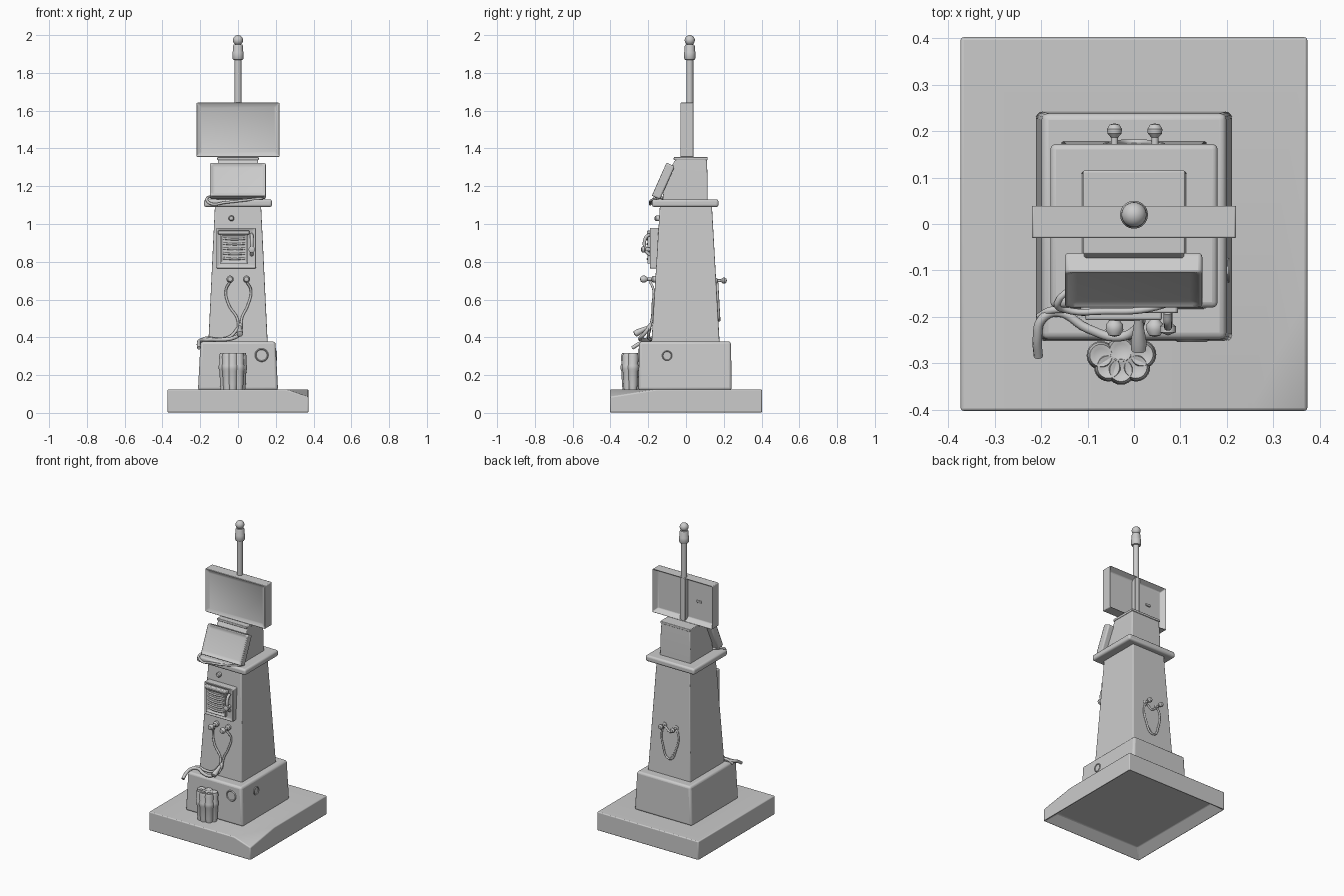
import bpy, bmesh, math
from mathutils import Vector, Matrix


def finish(name, bm, bevel=0.0, loc=(0, 0, 0), rot=(0, 0, 0)):
    bmesh.ops.recalc_face_normals(bm, faces=bm.faces)
    me = bpy.data.meshes.new(name)
    bm.to_mesh(me)
    bm.free()
    ob = bpy.data.objects.new(name, me)
    bpy.context.collection.objects.link(ob)
    ob.location, ob.rotation_euler = loc, rot
    if bevel:
        m = ob.modifiers.new("soft_edges", 'BEVEL')
        m.width, m.segments, m.limit_method = bevel, 3, 'ANGLE'
    bpy.ops.object.select_all(action='DESELECT')
    ob.select_set(True)
    bpy.context.view_layer.objects.active = ob
    bpy.ops.object.shade_smooth_by_angle(angle=math.radians(35))
    return ob


def stack(sections):
    """Rectangular sections (z, x0, x1, y0, y1) joined into a closed block."""
    bm = bmesh.new()
    rings = [[bm.verts.new((x, y, z)) for x, y in ((x0, y0), (x1, y0), (x1, y1), (x0, y1))]
             for z, x0, x1, y0, y1 in sections]
    for a, b in zip(rings, rings[1:]):
        for i in range(4):
            bm.faces.new((a[i], a[(i + 1) % 4], b[(i + 1) % 4], b[i]))
    bm.faces.new(rings[0][::-1])
    bm.faces.new(rings[-1])
    bmesh.ops.recalc_face_normals(bm, faces=bm.faces)
    return bm


def box(x0, x1, y0, y1, z0, z1):
    return stack([(z0, x0, x1, y0, y1), (z1, x0, x1, y0, y1)])


def recess(bm, direction, width, depth):
    bm.normal_update()
    face = max(bm.faces, key=lambda f: f.normal.dot(Vector(direction)) * f.calc_area())
    bmesh.ops.inset_region(bm, faces=[face], thickness=width, use_even_offset=True)
    bmesh.ops.translate(bm, verts=face.verts, vec=Vector(direction) * -depth)


def lathe(name, profile, loc=(0, 0, 0), rot=(0, 0, 0), seg=24):
    bm = bmesh.new()
    vs = [bm.verts.new((r, 0, z)) for r, z in profile]
    es = [bm.edges.new(p) for p in zip(vs, vs[1:])]
    bmesh.ops.spin(bm, geom=vs + es, axis=(0, 0, 1), cent=(0, 0, 0), angle=math.tau, steps=seg)
    bmesh.ops.remove_doubles(bm, verts=bm.verts, dist=1e-5)
    return finish(name, bm, 0, loc, rot)


def tube(name, pts, radius, cyclic=False):
    cu = bpy.data.curves.new(name, 'CURVE')
    cu.dimensions, cu.bevel_depth, cu.bevel_resolution = '3D', radius, 3
    cu.resolution_u, cu.use_fill_caps = 6, True
    sp = cu.splines.new('BEZIER')
    sp.bezier_points.add(len(pts) - 1)
    sp.use_cyclic_u = cyclic
    for bp, p in zip(sp.bezier_points, pts):
        bp.co = p
        bp.handle_left_type = bp.handle_right_type = 'AUTO'
    ob = bpy.data.objects.new(name, cu)
    bpy.context.collection.objects.link(ob)
    return ob


FRONT = (math.pi / 2, 0, 0)      # lathe axis towards -y
BACK = (-math.pi / 2, 0, 0)      # lathe axis towards +y

# Base slab: hollow underside, chipped front right corner
bm = box(-0.373, 0.373, -0.402, 0.402, 0, 0.125)
a, b, c = Vector((0.373, -0.402, 0.085)), Vector((0.25, -0.402, 0.125)), Vector((0.345, -0.402, 0.125))
n = (Vector((0.373, -0.15, 0.125)) - a).cross(b - a).normalized()
if n.z < 0:
    n = -n
cut = bmesh.ops.bisect_plane(bm, geom=bm.verts[:] + bm.edges[:] + bm.faces[:],
                             plane_co=a, plane_no=n, clear_outer=True)
bmesh.ops.holes_fill(bm, edges=[e for e in bm.edges if e.is_boundary])
recess(bm, (0, 0, -1), 0.06, 0.05)
finish("base_slab", bm, 0.006)

# Plinth, tapered shaft, collar and head
finish("plinth", stack([(0.12, -0.212, 0.212, -0.252, 0.242),
                        (0.378, -0.198, 0.198, -0.248, 0.238)]), 0.014)
finish("shaft", stack([(0.37, -0.157, 0.157, -0.183, 0.178),
                       (1.1, -0.122, 0.122, -0.138, 0.137)]), 0.006)
finish("collar", box(-0.18, 0.18, -0.18, 0.172, 1.09, 1.13), 0.012)
finish("head", stack([(1.12, -0.113, 0.113, -0.125, 0.115),
                      (1.25, -0.11, 0.11, -0.11, 0.114),
                      (1.35, -0.106, 0.106, -0.05, 0.11)]), 0.006)
finish("head_cap", box(-0.11, 0.11, -0.065, 0.115, 1.338, 1.354), 0.004)

# Tilted display on the head
bm = box(-0.149, 0.147, -0.026, 0.026, -0.096, 0.096)
recess(bm, (0, -1, 0), 0.018, 0.012)
finish("tilted_display", bm, 0.009, (0, -0.122, 1.228), (math.radians(-24), 0, 0))
tube("display_cable", [(0.13, -0.15, 1.136), (0.03, -0.183, 1.125), (-0.06, -0.188, 1.115),
                       (-0.15, -0.184, 1.11), (-0.165, -0.17, 1.135), (-0.1, -0.12, 1.137)], 0.007)

# Sign panel, recessed on both sides
bm = box(-0.22, 0.22, -0.032, 0.042, 1.355, 1.642)
recess(bm, (0, -1, 0), 0.023, 0.012)
recess(bm, (0, 1, 0), 0.02, 0.035)
finish("sign_panel", bm, 0.005)
finish("sign_back_bar", box(-0.02, 0.02, 0, 0.036, 1.36, 1.638), 0.004)
finish("sign_back_latch", box(-0.12, -0.085, 0, 0.014, 1.49, 1.505), 0.003)

# Pole with sleeve and ball tip
ball = [(0.027 * math.cos(t), 1.973 + 0.027 * math.sin(t))
        for t in [math.radians(-60 + 15 * i) for i in range(10)]] + [(0, 2.0)]
lathe("pole", [(0, 1.33), (0.0185, 1.33), (0.0185, 1.868), (0.026, 1.87), (0.03, 1.877),
               (0.03, 1.91), (0.027, 1.916), (0.027, 1.942), (0.023, 1.95)] + ball, (0, 0.02, 0), seg=32)

# Wall box on the shaft front, with inner panel, slats and handle
bm = box(-0.115, 0.095, -0.194, -0.13, 0.765, 0.98)
recess(bm, (0, -1, 0), 0.014, 0.008)
finish("wall_box", bm, 0.006)
bm = box(-0.093, 0.05, -0.207, -0.18, 0.79, 0.945)
recess(bm, (0, -1, 0), 0.012, 0.01)
finish("wall_box_panel", bm, 0.004)
finish("wall_box_hood", box(-0.105, 0.06, -0.207, -0.17, 0.945, 0.965), 0.005)
for i in range(5):
    z = 0.815 + i * 0.026
    tube("panel_slat", [(-0.078, -0.199, z + 0.004), (-0.02, -0.203, z), (0.036, -0.199, z + 0.003)], 0.006)
tube("box_handle", [(0.072, -0.19, 0.945), (0.073, -0.212, 0.93), (0.073, -0.213, 0.86),
                    (0.073, -0.19, 0.835)], 0.009)
lathe("box_handle_knob", [(0, 0), (0.01, 0), (0.01, 0.025), (0.017, 0.03), (0.017, 0.043), (0, 0.05)],
      (0.073, -0.19, 0.865), FRONT)

# Small button above the box
lathe("button", [(0, 0), (0.015, 0), (0.015, 0.02), (0.01, 0.027), (0, 0.029)], (-0.035, -0.138, 1.03), FRONT)

# Hooks, front and back
peg = [(0, 0), (0.018, 0), (0.018, 0.016), (0.009, 0.022), (0.009, 0.045),
       (0.018, 0.056), (0.019, 0.068), (0.012, 0.08), (0, 0.083)]
for x in (-0.042, 0.045):
    lathe("front_peg", peg, (x, -0.16, 0.708), FRONT)
    lathe("back_peg", [(r * 0.85, z * 0.8) for r, z in peg], (x, 0.15, 0.7), BACK)

# Front cords meeting below the pegs, then trailing across the plinth
for s, x in ((-1, -0.042), (1, 0.045)):
    tube("front_cord", [(x, -0.19, 0.695), (0.002 + s * 0.066, -0.172, 0.65),
                        (0.002 + s * 0.05, -0.176, 0.57), (0.008 + s * 0.012, -0.18, 0.5),
                        (0.01 + s * 0.008, -0.195, 0.44)], 0.0065)
tube("trailing_cord", [(0.012, -0.185, 0.47), (0.01, -0.22, 0.42), (-0.03, -0.243, 0.395),
                       (-0.1, -0.225, 0.388), (-0.165, -0.19, 0.388), (-0.198, -0.205, 0.384),
                       (-0.208, -0.245, 0.368), (-0.206, -0.285, 0.343)], 0.01)
tube("second_cord", [(0.0, -0.19, 0.45), (-0.04, -0.2, 0.405), (-0.11, -0.19, 0.39),
                     (-0.175, -0.185, 0.395), (-0.205, -0.2, 0.37)], 0.008)
lathe("cord_plug", [(0, 0), (0.008, 0), (0.012, 0.03), (0.017, 0.06), (0.016, 0.08), (0, 0.085)],
      (0.01, -0.2, 0.455), (math.radians(118), 0, 0))

# Shield-shaped cord loop on the back
outline = [(-0.042, 0.688), (-0.06, 0.655), (-0.05, 0.57), (0.0, 0.49), (0.05, 0.57),
           (0.06, 0.655), (0.042, 0.688), (0.0, 0.665)]


def back_y(z):
    return 0.178 - (z - 0.37) * 0.041 / 0.73


tube("back_cord", [(x, back_y(z) + 0.005, z) for x, z in outline], 0.006, True)
bm = bmesh.new()
f = bm.faces.new([bm.verts.new((x, back_y(z) - 0.004, z)) for x, z in outline])
g = bmesh.ops.extrude_face_region(bm, geom=[f])
bmesh.ops.translate(bm, verts=[v for v in g["geom"] if isinstance(v, bmesh.types.BMVert)], vec=(0, 0.007, 0))
finish("back_plate", bm)

# Round caps on the plinth
cap = [(0, 0), (0.036, 0), (0.036, 0.012), (0.032, 0.016), (0.028, 0.012), (0, 0.012)]
lathe("front_cap", cap, (0.125, -0.238, 0.306), FRONT, 32)
lathe("side_cap", [(r * 0.75, z) for r, z in cap], (0.191, -0.1, 0.303), (0, math.pi / 2, 0), 32)

# Bundle of canisters standing against the plinth
can = [(0, 0.123), (0.021, 0.123), (0.024, 0.15), (0.027, 0.22), (0.031, 0.232), (0.031, 0.25),
       (0.027, 0.26), (0.029, 0.3), (0.024, 0.316), (0.015, 0.314), (0, 0.308)]
for x, y in ((-0.071, -0.283), (-0.055, -0.308), (-0.028, -0.315), (0.004, -0.308),
             (0.017, -0.281), (-0.028, -0.272)):
    lathe("canister", can, (x, y, 0))
